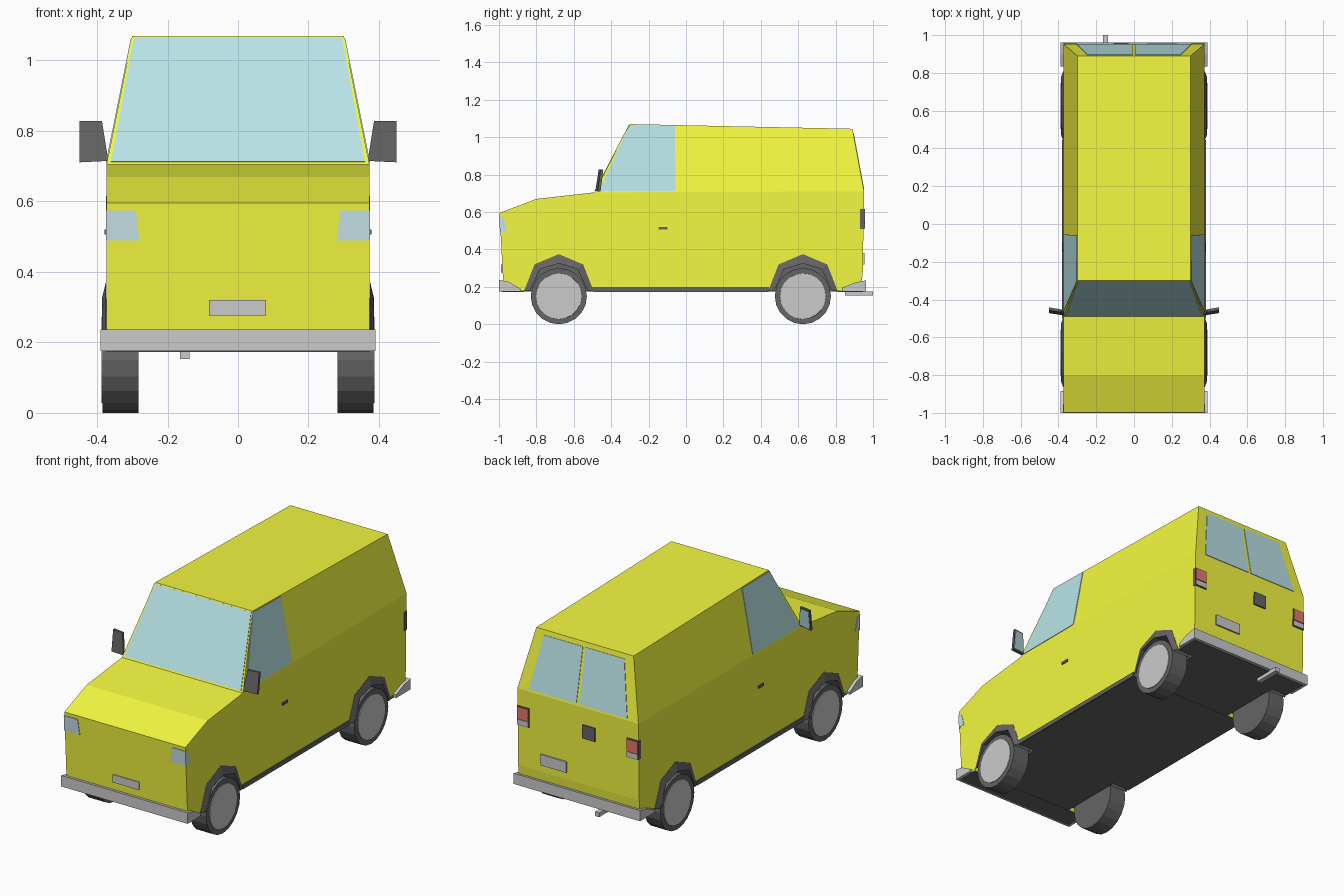
import bpy, bmesh, math
from mathutils import Vector

if "Cube" in bpy.data.objects:
    bpy.data.objects.remove(bpy.data.objects["Cube"])


def material(name, rgb):
    m = bpy.data.materials.new(name)
    m.diffuse_color = (*rgb, 1)
    m.use_nodes = True
    m.node_tree.nodes["Principled BSDF"].inputs["Base Color"].default_value = m.diffuse_color
    return m


YELLOW = material("yellow_paint", (0.90, 0.94, 0.05))
GLASS = material("glass", (0.48, 0.77, 0.79))
BLACK = material("black_rubber", (0.13, 0.13, 0.13))
RED = material("red_lens", (0.80, 0.18, 0.16))
LAMP = material("lamp_lens", (0.58, 0.76, 0.80))
METAL = material("grey_metal", (0.62, 0.62, 0.62))
RIM = material("rim", (0.78, 0.78, 0.78))


def make(name, verts, faces, mat):
    me = bpy.data.meshes.new(name)
    me.from_pydata([tuple(v) for v in verts], [], faces)
    bm = bmesh.new()
    bm.from_mesh(me)
    bmesh.ops.recalc_face_normals(bm, faces=bm.faces)
    bm.to_mesh(me)
    bm.free()
    me.materials.append(mat)
    ob = bpy.data.objects.new(name, me)
    bpy.context.collection.objects.link(ob)
    return ob


def solid(name, ring_a, ring_b, mat):
    """Closed solid between two matching outlines."""
    n = len(ring_a)
    faces = [tuple(range(n)), tuple(range(2 * n - 1, n - 1, -1))]
    faces += [(i, (i + 1) % n, n + (i + 1) % n, n + i) for i in range(n)]
    return make(name, list(ring_a) + list(ring_b), faces, mat)


def prism(name, profile, x0, x1, mat):
    """Side profile of (y, z) points extruded across x."""
    return solid(name, [(x0, y, z) for y, z in profile], [(x1, y, z) for y, z in profile], mat)


def box(name, x0, x1, y0, y1, z0, z1, mat):
    return prism(name, [(y0, z0), (y1, z0), (y1, z1), (y0, z1)], x0, x1, mat)


def panel(name, pts, out, mat, t=0.003):
    """Thin plate lying on a surface, raised towards the direction out."""
    pts = [Vector(p) for p in pts]
    n = (pts[1] - pts[0]).cross(pts[2] - pts[0]).normalized()
    if n.dot(Vector(out)) < 0:
        n.negate()
    return solid(name, [p - n * 0.004 for p in pts], [p + n * t for p in pts], mat)


W, RW = 0.373, 0.30                       # half widths at belt and roof
AXLES = {"front": -0.68, "rear": 0.625}
OUTER = [(-0.185, 0.18), (-0.13, 0.32), (0, 0.375), (0.13, 0.32), (0.185, 0.18)]
INNER = [(-0.155, 0.178), (-0.10, 0.295), (0, 0.325), (0.10, 0.295), (0.155, 0.178)]

# lower body with wheel arch notches
profile = [(-0.975, 0.18)]
for y in AXLES.values():
    profile += [(y + a, b) for a, b in OUTER]
profile += [(0.935, 0.18), (0.945, 0.28), (0.952, 0.71), (-0.49, 0.705),
            (-0.80, 0.67), (-0.997, 0.595)]
prism("lower_body", profile, -W, W, YELLOW)

# cabin tapering to the roof
belt = [(-W, -0.49, 0.705), (W, -0.49, 0.705), (W, 0.952, 0.71), (-W, 0.952, 0.71)]
roof = [(-RW, -0.30, 1.07), (RW, -0.30, 1.07), (RW, 0.89, 1.045), (-RW, 0.89, 1.045)]
solid("cabin", belt, roof, YELLOW)


def on_end(corner, u, v):
    """Point on windscreen (corner 1) or rear face (corner 2): u across, v up."""
    p = Vector(belt[corner]).lerp(Vector(roof[corner]), v)
    return (p.x * u, p.y, p.z)


# windscreen and split rear window
panel("windscreen", [on_end(1, u, v) for u, v in
                     ((-0.97, 0.02), (0.97, 0.02), (0.98, 0.985), (-0.98, 0.985))],
      (0, -1, 0.5), GLASS)
for s in (-1, 1):
    panel("rear_window", [on_end(2, u * s, v) for u, v in
                          ((0.025, 0.03), (0.82, 0.03), (0.81, 0.92), (0.025, 0.92))],
          (0, 1, 0.2), GLASS)

# underbody, exhaust
box("underbody", -0.272, 0.272, -0.96, 0.93, 0.175, 0.365, BLACK)
box("floor_front", -W, W, -0.985, -0.865, 0.173, 0.19, BLACK)
box("floor_middle", -W, W, -0.495, 0.44, 0.173, 0.19, BLACK)
box("floor_rear", -W, W, 0.81, 0.945, 0.173, 0.19, BLACK)
box("exhaust", -0.165, -0.138, 0.85, 1.0, 0.153, 0.176, METAL)

# bumpers
prism("front_bumper", [(-1.0, 0.176), (-0.885, 0.176), (-0.885, 0.19), (-0.95, 0.228),
                       (-1.0, 0.237)], -0.39, 0.39, METAL)
prism("rear_bumper", [(0.962, 0.176), (0.835, 0.176), (0.835, 0.195), (0.90, 0.222),
                      (0.962, 0.235)], -0.39, 0.39, METAL)

# number plates and rear latch
box("front_plate", -0.082, 0.08, -0.988, -0.97, 0.277, 0.32, METAL)
box("rear_plate", 0.07, 0.23, 0.93, 0.955, 0.32, 0.38, METAL)
box("rear_latch", -0.108, -0.03, 0.93, 0.958, 0.54, 0.615, BLACK)

for s in (1, -1):
    # side window on the leaning cabin wall
    def wall(y, z):
        return (s * (W - (W - RW) * (z - 0.705) / 0.363), y, z)
    panel("side_window", [wall(-0.465, 0.712), wall(-0.055, 0.712), wall(-0.06, 1.06),
                          wall(-0.303, 1.064)], (s, 0, 0), GLASS)

    # sill and door handle
    box("sill", s * 0.36, s * 0.38, -0.50, 0.445, 0.174, 0.198, BLACK)
    box("door_handle", s * 0.36, s * 0.379, -0.147, -0.10, 0.506, 0.52, BLACK)

    # headlamp wrapping round the corner
    def nose(x, z):
        return (s * x, -0.975 - 0.022 * (z - 0.18) / 0.415, z)
    panel("headlamp", [nose(0.28, 0.49), nose(0.375, 0.49), nose(0.375, 0.575),
                       nose(0.29, 0.575)], (0, -1, 0), LAMP)
    panel("headlamp_side", [(s * W, -0.993, 0.495), (s * W, -0.955, 0.50),
                            (s * W, -0.975, 0.57), (s * W, -0.997, 0.575)],
          (s, 0, 0), LAMP, 0.002)

    # tail lamp: dark base, red lens and reversing strip
    xa, xb = s * 0.30, s * 0.374
    box("tail_lamp_base", xa, xb, 0.93, 0.954, 0.508, 0.615, BLACK)
    box("tail_lamp_lens", s * 0.304, s * 0.372, 0.94, 0.958, 0.545, 0.61, RED)
    box("reversing_lamp", s * 0.304, s * 0.372, 0.94, 0.957, 0.512, 0.54, METAL)

    # mirror leaning back, with glass behind
    shape = [(0.368, 0.715), (0.450, 0.711), (0.450, 0.828), (0.386, 0.828)]

    def mirror_pt(x, z, d):
        return (s * x, -0.485 + 0.16 * (x - 0.368) + 0.13 * (z - 0.71) + d, z)
    solid("mirror", [mirror_pt(x, z, 0) for x, z in shape],
          [mirror_pt(x, z, 0.014) for x, z in shape], BLACK)
    panel("mirror_glass", [mirror_pt(0.412 + (x - 0.412) * 0.85, 0.77 + (z - 0.77) * 0.88, 0.014)
                           for x, z in shape], (0, 1, 0), GLASS, 0.002)

    for end, yc in AXLES.items():
        # flared arch trim with wheel well lining
        rings = [(OUTER, 0.374), (INNER, 0.386), (INNER, 0.27)]
        verts = [(s * x, yc + a, b) for ring, x in rings for a, b in ring]
        faces = [(r * 5 + i, r * 5 + i + 1, r * 5 + i + 6, r * 5 + i + 5)
                 for r in range(2) for i in range(4)]
        make(end + "_arch", verts, faces, BLACK)

        # tyre and rim
        def circle(r, x):
            return [(s * x, yc + r * math.sin(i * math.pi / 10),
                     0.15 + r * math.cos(i * math.pi / 10)) for i in range(20)]
        solid(end + "_tyre", circle(0.15, 0.283), circle(0.15, 0.384), BLACK)
        solid(end + "_rim", circle(0.124, 0.37), circle(0.122, 0.388), RIM)
